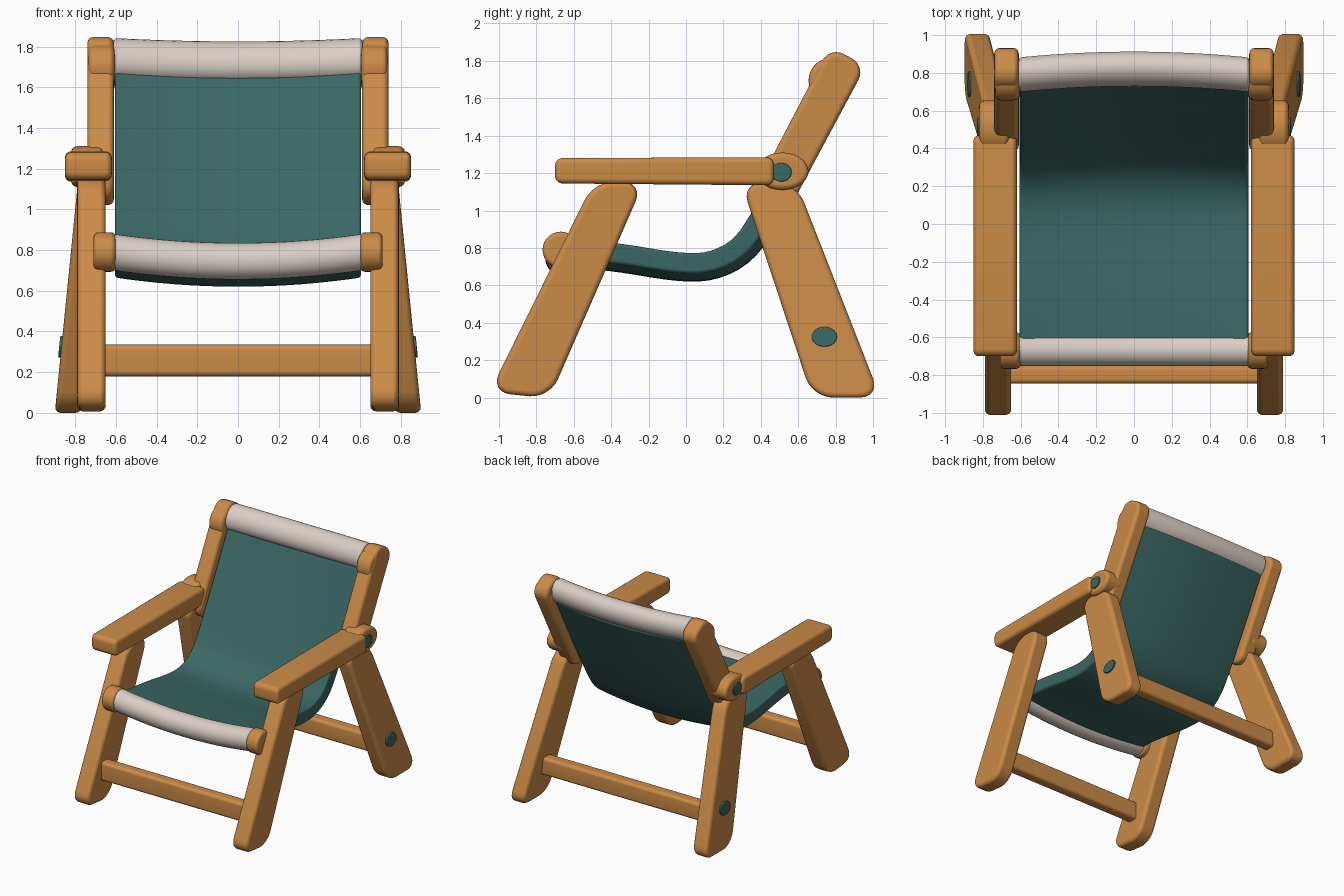
import bpy, bmesh, math
from mathutils import Vector

if "Cube" in bpy.data.objects:
    bpy.data.objects.remove(bpy.data.objects["Cube"])


def material(name, rgb):
    m = bpy.data.materials.new(name)
    m.diffuse_color = (*rgb, 1)
    m.use_nodes = True
    m.node_tree.nodes["Principled BSDF"].inputs["Base Color"].default_value = m.diffuse_color
    return m


WOOD = material("orange wood", (0.60, 0.26, 0.065))
TEAL = material("teal canvas", (0.042, 0.135, 0.125))
CREAM = material("cream canvas", (0.70, 0.62, 0.57))


def finish(name, bm, mat, bevel=0.03, mirror=False):
    bmesh.ops.recalc_face_normals(bm, faces=bm.faces)
    me = bpy.data.meshes.new(name)
    bm.to_mesh(me)
    bm.free()
    me.materials.append(mat)
    for p in me.polygons:
        p.use_smooth = True
    ob = bpy.data.objects.new(name, me)
    bpy.context.collection.objects.link(ob)
    b = ob.modifiers.new("soft edges", 'BEVEL')
    b.width, b.segments = bevel, 4
    b.limit_method, b.angle_limit = 'ANGLE', math.radians(45)
    b.harden_normals = True
    if mirror:
        ob.modifiers.new("mirror", 'MIRROR')
    return ob


def slab(name, pts, x0, x1, corner=0.05, lean=0.0, mat=WOOD, bevel=0.03, mirror=True):
    """Side profile (y, z) with rounded corners, thick along x; lean shifts x with height."""
    bm = bmesh.new()
    bm.faces.new([bm.verts.new((x0, y, z)) for y, z in pts])
    if corner:
        bmesh.ops.bevel(bm, geom=bm.verts[:], offset=corner, segments=6,
                        profile=0.5, affect='VERTICES')
    r = bmesh.ops.extrude_face_region(bm, geom=bm.faces[:])
    for v in r["geom"]:
        if isinstance(v, bmesh.types.BMVert):
            v.co.x = x1
    for v in bm.verts:
        v.co.x += lean * v.co.z
    return finish(name, bm, mat, bevel, mirror)


def ellipse(cy, cz, ry, rz, n=28):
    return [(cy + ry * math.cos(2 * math.pi * i / n), cz + rz * math.sin(2 * math.pi * i / n))
            for i in range(n)]


def sling(name, loop, sags, mat, half=0.605, n=16, bevel=0.02):
    """Closed side section swept across x, hanging along its sag vectors mid-span."""
    bm = bmesh.new()
    rows = []
    for i in range(n + 1):
        t = -1 + 2 * i / n
        rows.append([bm.verts.new((half * t, *(p + s * (1 - t * t)))) for p, s in zip(loop, sags)])
    m = len(loop)
    for a, b in zip(rows, rows[1:]):
        for j in range(m):
            k = (j + 1) % m
            bm.faces.new((a[j], a[k], b[k], b[j]))
    bm.faces.new(rows[0])
    bm.faces.new(rows[-1])
    return finish(name, bm, mat, bevel)


# legs
slab("front_leg", [(-1.05, 0.03), (-0.73, -0.005), (-0.225, 1.15), (-0.49, 1.16)],
     0.65, 0.79, corner=0.11)
slab("back_leg", [(0.295, 1.15), (0.59, 1.15), (1.04, 0.0), (0.675, 0.0)],
     0.77, 0.90, corner=0.11, lean=-0.1)

# armrests with round pivot ends
slab("armrest", [(-0.70, 1.145), (0.47, 1.135), (0.47, 1.285), (-0.70, 1.28)],
     0.62, 0.85, corner=0.04)
slab("armrest_pivot", ellipse(0.515, 1.21, 0.14, 0.10), 0.66, 0.82, corner=0)

# back rails and their round bar ends
ax, side = Vector((0.47, 0.88)).normalized(), Vector((0.88, -0.47)).normalized()
lo, hi = Vector((0.45, 1.04)), Vector((0.865, 1.825))
slab("back_rail", [lo - side * 0.105, lo + side * 0.105, hi + side * 0.11, hi - side * 0.11],
     0.61, 0.74, corner=0.085)
slab("top_bar_end", ellipse(0.775, 1.695, 0.12, 0.12), 0.605, 0.735, corner=0)
slab("front_bar_end", ellipse(-0.67, 0.79, 0.097, 0.097), 0.60, 0.71, corner=0, bevel=0.025)

# crossbars
slab("front_crossbar", [(-0.845, 0.18), (-0.75, 0.18), (-0.75, 0.335), (-0.845, 0.335)],
     -0.70, 0.70, corner=0.025, mirror=False, bevel=0.01)
slab("back_crossbar", [(0.70, 0.185), (0.80, 0.185), (0.80, 0.33), (0.70, 0.33)],
     -0.79, 0.79, corner=0.025, mirror=False, bevel=0.01)

# bolts
slab("armrest_bolt", ellipse(0.51, 1.205, 0.055, 0.05), 0.78, 0.83, corner=0, mat=TEAL, bevel=0.006)
slab("leg_bolt", ellipse(0.74, 0.325, 0.067, 0.053), 0.85, 0.911, corner=0, lean=-0.1,
     mat=TEAL, bevel=0.006)

# canvas sling: smoothed centre line, thickened
path = [Vector(p) for p in [(-0.66, 0.80), (-0.37, 0.775), (-0.05, 0.72), (0.13, 0.72),
                            (0.29, 0.80), (0.40, 0.965), (0.60, 1.33), (0.79, 1.69)]]
for _ in range(2):
    cut = [path[0]]
    for a, b in zip(path, path[1:]):
        cut += [a.lerp(b, 0.25), a.lerp(b, 0.75)]
    path = cut + [path[-1]]
normals = []
for i in range(len(path)):
    d = (path[min(i + 1, len(path) - 1)] - path[max(i - 1, 0)]).normalized()
    normals.append(Vector((d.y, -d.x)))
th = 0.055
loop = [p - n * th for p, n in zip(path, normals)] + \
       [p + n * th for p, n in zip(path[::-1], normals[::-1])]
sags = [n * 0.045 for n in normals + normals[::-1]]
sling("canvas_seat", loop, sags, TEAL)

# cream rolled hems at the front and top
front = [Vector(p) for p in ellipse(-0.667, 0.79, 0.086, 0.09)]
sling("front_hem", front, [Vector((0, -0.045))] * len(front), CREAM, half=0.615)
top = []
for u, v in ellipse(0, 0, 0.105, 0.088):
    top.append(Vector((0.79, 1.74)) + ax * u + side * v)
sling("top_hem", top, [side * 0.035] * len(top), CREAM, half=0.612)
